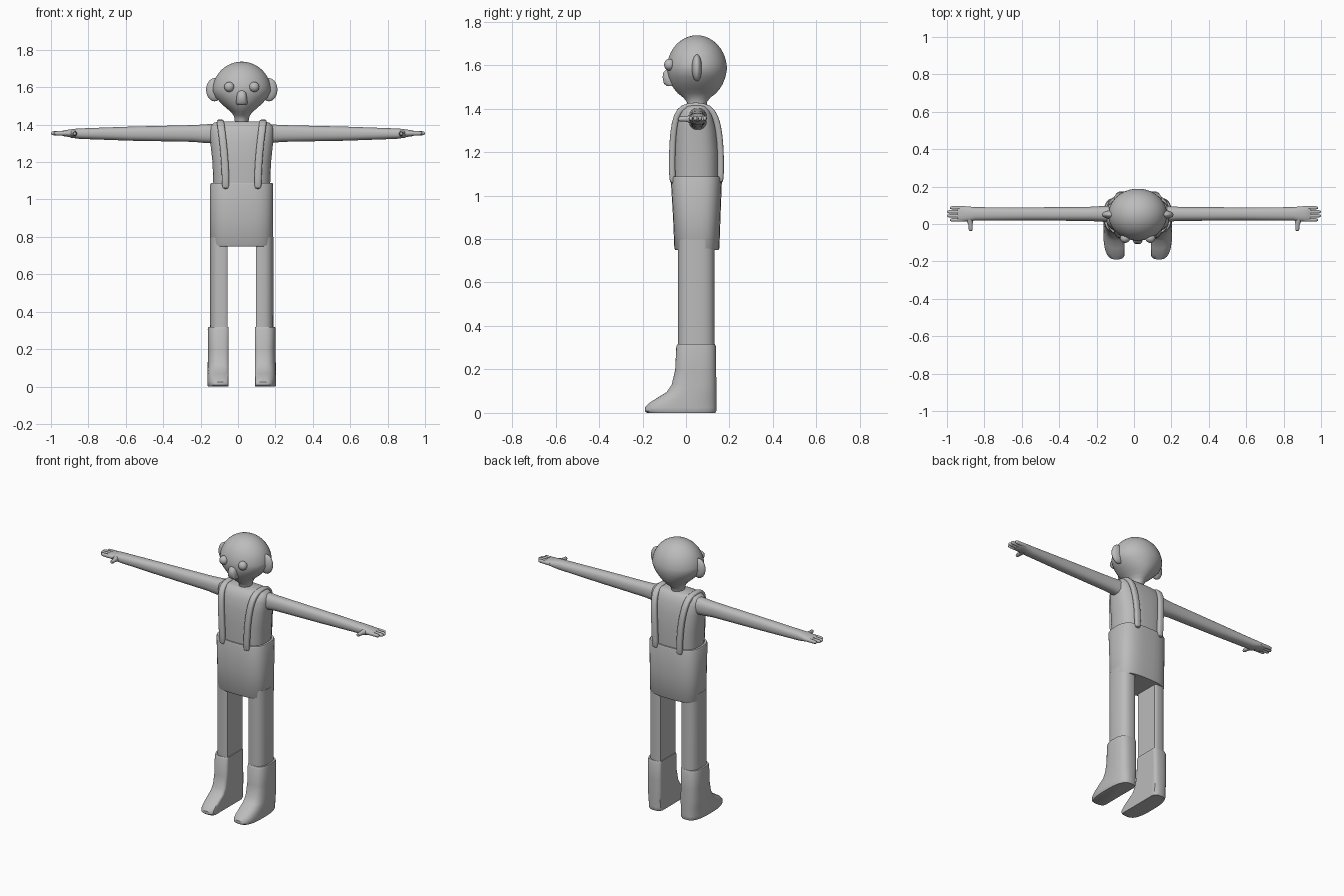
import bpy, bmesh, math
from mathutils import Vector as V

X0, YC = 0.02, 0.05          # body mid-plane and depth centre
grey = bpy.data.materials.new("plain grey")
grey.diffuse_color = (0.5, 0.5, 0.5, 1)


def ring(c, u, v, n=2.0, count=32):
    """Superellipse section around c with half-axes u and v."""
    pts = []
    for i in range(count):
        a = 2 * math.pi * (i + 0.5) / count
        p, q = math.cos(a), math.sin(a)
        pts.append(V(c) + V(u) * math.copysign(abs(p) ** (2 / n), p)
                   + V(v) * math.copysign(abs(q) ** (2 / n), q))
    return pts


def loft(name, rings, angle=40, subdivide=0):
    bm = bmesh.new()
    rows = [[bm.verts.new(p) for p in r] for r in rings]
    for a, b in zip(rows, rows[1:]):
        for i in range(len(a)):
            j = (i + 1) % len(a)
            bm.faces.new((a[i], a[j], b[j], b[i]))
    bm.faces.new(rows[0])
    bm.faces.new(rows[-1])
    bmesh.ops.recalc_face_normals(bm, faces=bm.faces)
    me = bpy.data.meshes.new(name)
    bm.to_mesh(me)
    bm.free()
    ob = bpy.data.objects.new(name, me)
    bpy.context.collection.objects.link(ob)
    me.materials.append(grey)
    if subdivide:
        ob.modifiers.new("smooth", 'SUBSURF').levels = subdivide
    bpy.ops.object.select_all(action='DESELECT')
    ob.select_set(True)
    bpy.context.view_layer.objects.active = ob
    bpy.ops.object.shade_smooth_by_angle(angle=math.radians(angle))
    return ob


def upright(name, rows, n=2.0, x=0.0, s=1, clip=None):
    """Rows of (z, half width, front y, back y); clip flattens the inner side."""
    rings = []
    for z, rx, y0, y1 in rows:
        r = ring((x, (y0 + y1) / 2, z), (rx, 0, 0), (0, (y1 - y0) / 2, 0), n)
        for p in r:
            if clip is not None:
                p.x = max(p.x, clip)
            p.x = X0 + s * p.x
        rings.append(r)
    return loft(name, rings)


def ball(name, c, r):
    steps = [-math.pi / 2 + math.pi * i / 14 for i in range(15)]
    steps[0], steps[-1] = -1.55, 1.55
    return loft(name, [ring((c[0], c[1], c[2] + r[2] * math.sin(t)),
                            (r[0] * math.cos(t), 0, 0),
                            (0, r[1] * math.cos(t), 0), 2, 24) for t in steps])


# Head: round dome tapering into the neck
head = [(1.38, .036, .046), (1.43, .038, .046), (1.45, .044, .062), (1.47, .06, .088),
        (1.49, .085, .105), (1.51, .106, .118), (1.545, .14, .132)]
for i in range(13):
    t = 1.55 * i / 12
    head.append((1.58 + .157 * math.sin(t), .157 * math.cos(t), .139 * math.cos(t)))
upright("head", [(z, a, YC - b, YC + b) for z, a, b in head])

# Nose
upright("nose", [(1.505, .026, -.09, 0), (1.515, .031, -.102, 0), (1.545, .029, -.108, 0),
                 (1.568, .026, -.104, 0), (1.585, .018, -.085, 0)], 3)

# Shirt and trouser top
upright("shirt", [(1.07, .152, -.06, .155), (1.2, .157, -.062, .157), (1.3, .168, -.056, .148),
                  (1.36, .172, -.045, .135), (1.39, .168, -.032, .122),
                  (1.41, .15, -.015, .108), (1.418, .12, 0, .095)], 2.8)
upright("trouser_top", [(.75, .165, -.05, .15), (.757, .169, -.054, .154),
                        (.9, .169, -.06, .159), (1.08, .169, -.071, .166),
                        (1.088, .165, -.068, .163)], 3)

# Brace path: distance from mid-plane, y, z
path = [V(p) for p in [(.086, -.060, 1.052), (.086, -.064, 1.10), (.090, -.064, 1.2),
                       (.099, -.058, 1.3), (.108, -.044, 1.37), (.113, -.016, 1.408),
                       (.115, .045, 1.417), (.113, .108, 1.408), (.108, .138, 1.36),
                       (.099, .153, 1.29), (.090, .16, 1.2), (.086, .16, 1.1),
                       (.086, .157, 1.055)]]

for s, side in ((-1, "left"), (1, "right")):
    # Eyes and ears
    ball(side + "_eye", (X0 + s * .067, -.076, 1.602), (.027, .025, .027))
    ball(side + "_ear", (X0 + s * .145, .05, 1.587), (.046, .023, .062))

    # Braces over the shoulder
    rings = []
    for i, p in enumerate(path):
        t = path[min(i + 1, len(path) - 1)] - path[max(i - 1, 0)]
        nrm = V((0, t.z, -t.y)).normalized()
        rings.append(ring((X0 + s * p.x, p.y, p.z), (.02, 0, 0), nrm * .015, 3, 12))
    loft(side + "_brace", rings, 50, 1)

    # Leg and boot, flat on the inner side
    upright(side + "_leg", [(.28, .063, -.036, .131), (.8, .064, -.036, .131)],
            2.6, .106, s, .075)
    upright(side + "_boot", [(0, .066, -.18, .135), (.008, .07, -.19, .14),
                             (.025, .07, -.19, .14), (.045, .07, -.17, .14),
                             (.07, .069, -.132, .14), (.095, .069, -.09, .14),
                             (.13, .068, -.066, .14), (.2, .067, -.05, .139),
                             (.305, .068, -.045, .138), (.318, .065, -.038, .133)],
            2.8, .114, s, .07)

    # Arm and palm: x, z, half depth, half height
    arm = [(.1, 1.352, .046, .055), (.19, 1.352, .041, .049), (.24, 1.353, .038, .045),
           (.57, 1.352, .035, .038), (.85, 1.352, .036, .028), (.875, 1.353, .039, .025),
           (.91, 1.354, .041, .019), (.935, 1.354, .04, .015), (.945, 1.354, .036, .01)]
    loft(side + "_arm", [ring((s * x, .054, z), (0, ry, 0), (0, 0, rz), 2.4, 24)
                         for x, z, ry, rz in arm])

    # Fingers and thumb
    for k, tip in enumerate((.985, 1.0, 1.0, .985)):
        y = .022 + .0215 * k
        loft(f"{side}_finger_{k + 1}",
             [ring((s * x, y, 1.354), (0, r, 0), (0, 0, r * 1.2), 2, 12)
              for x, r in ((.9, .01), (tip - .015, .0095), (tip - .004, .007), (tip, .002))])
    loft(side + "_thumb", [ring((s * x, y, 1.352), (r, 0, 0), (0, 0, r), 2, 12)
                           for x, y, r in ((.885, .045, .024), (.878, .015, .017), (.874, -.005, .012),
                                           (.873, -.028, .011), (.873, -.035, .008),
                                           (.873, -.038, .002))])
